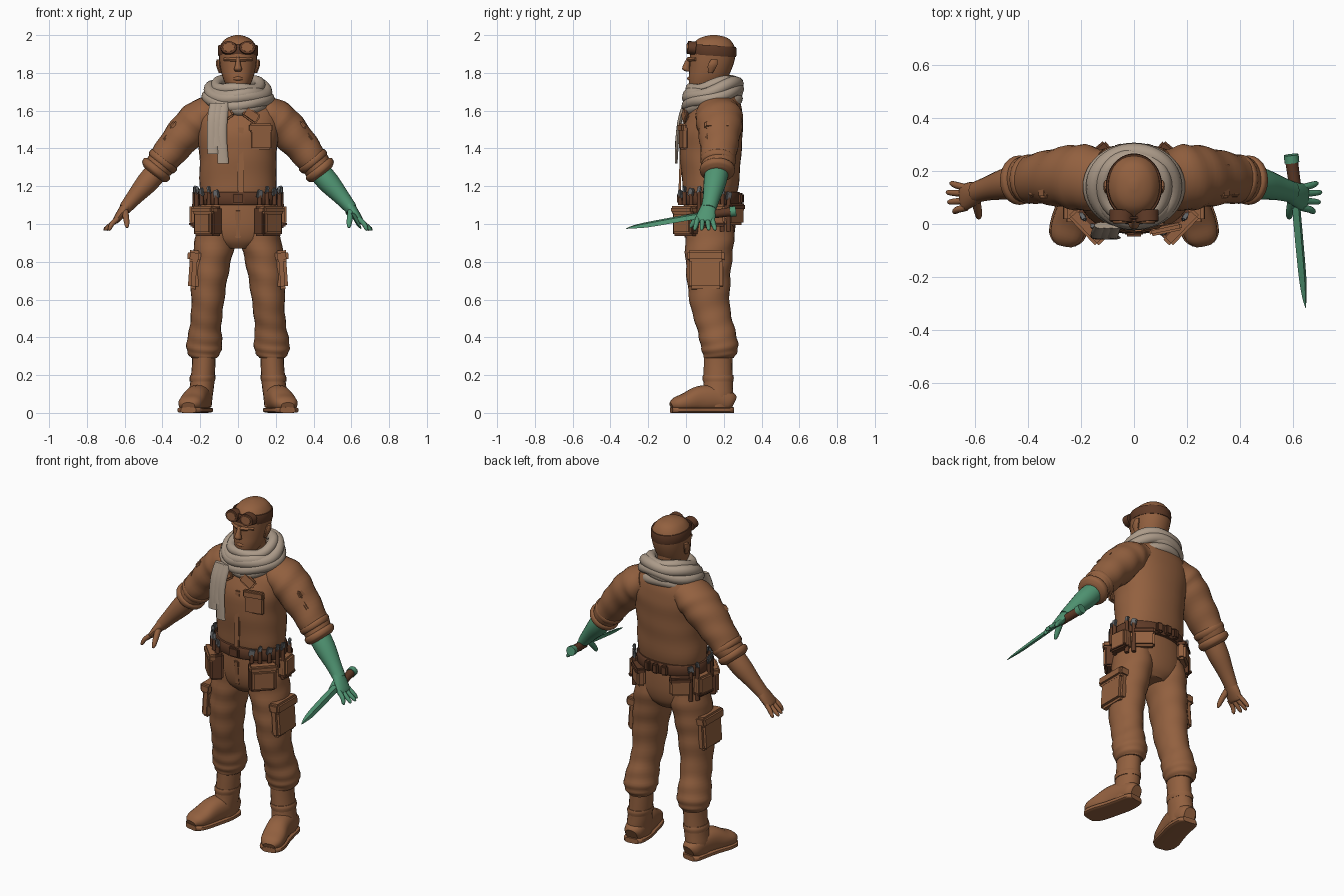
import bpy, bmesh, math
from mathutils import Vector, Matrix, Euler


def material(name, rgb):
    m = bpy.data.materials.new(name)
    m.diffuse_color = (*rgb, 1)
    return m


BROWN = material("brown cloth", (0.29, 0.118, 0.05))
DARK = material("dark leather", (0.115, 0.043, 0.02))
CLOTH = material("scarf beige", (0.41, 0.325, 0.25))
GREEN = material("green", (0.08, 0.30, 0.17))
GREY = material("tool grey", (0.14, 0.145, 0.15))


def finish(name, bm, mat):
    bmesh.ops.recalc_face_normals(bm, faces=bm.faces)
    me = bpy.data.meshes.new(name)
    bm.to_mesh(me)
    bm.free()
    me.materials.append(mat)
    ob = bpy.data.objects.new(name, me)
    bpy.context.collection.objects.link(ob)
    return ob


def smooth_path(pts, k, closed):
    """Catmull-Rom interpolation of (x, y, z, a, b) points."""
    n, out = len(pts), []
    for i in range(n if closed else n - 1):
        q = [pts[j % n] if closed else pts[min(max(j, 0), n - 1)] for j in (i - 1, i, i + 1, i + 2)]
        for s in range(k):
            t = s / k
            out.append([0.5 * (2 * b + (c - a) * t + (2 * a - 5 * b + 4 * c - d) * t * t
                               + (3 * b - a - 3 * c + d) * t ** 3) for a, b, c, d in zip(*q)])
    return out if closed else out + [list(pts[-1])]


def tube(name, pts, mat, up=(0, 1, 0), n=20, k=4, closed=False, axis=None, power=1.0, fold=0.0, waves=14):
    """Sweep an oval with half sizes a (sideways) and b (along up) through the points."""
    path = smooth_path(pts, k, closed)
    bm, rings, m = bmesh.new(), [], len(path)
    for i, p in enumerate(path):
        c = Vector(p[:3])
        nxt = path[(i + 1) % m] if closed else path[min(i + 1, m - 1)]
        prv = path[i - 1] if closed else path[max(i - 1, 0)]
        t = Vector(axis) if axis else (Vector(nxt[:3]) - Vector(prv[:3])).normalized()
        side = t.cross(Vector(up)).normalized()
        top = side.cross(t)
        ring = []
        for j in range(n):
            th = 2 * math.pi * j / n
            co, si = math.cos(th), math.sin(th)
            r = 1 + fold * math.sin(waves * i / m * 2 * math.pi + 2 * math.sin(th) + co)
            u = math.copysign(abs(co) ** power, co) * p[3] * r
            v = math.copysign(abs(si) ** power, si) * p[4] * r
            ring.append(bm.verts.new(c + side * u + top * v))
        rings.append(ring)
    for i in range(m if closed else m - 1):
        r0, r1 = rings[i], rings[(i + 1) % m]
        for j in range(n):
            bm.faces.new((r0[j], r0[(j + 1) % n], r1[(j + 1) % n], r1[j]))
    if not closed:
        bm.faces.new(rings[0])
        bm.faces.new(rings[-1])
    return finish(name, bm, mat)


def loop(name, cy, z, rx, ry, tilt, a, b, mat, power=1.0, n=10, wob=0.0):
    """Closed band around the body; tilt lifts the back."""
    pts = []
    for i in range(24):
        f = 2 * math.pi * i / 24
        w = wob * math.sin(3 * f + 40 * z)
        pts.append((rx * math.cos(f), cy + ry * math.sin(f), z + tilt * math.sin(f) + w, a, b))
    return tube(name, pts, mat, up=(0, 0, 1), n=n, k=2, closed=True, power=power)


def box(name, loc, size, mat, rot=(0, 0, 0), bevel=0.008):
    bm = bmesh.new()
    bmesh.ops.create_cube(bm, size=1)
    bmesh.ops.scale(bm, vec=size, verts=bm.verts)
    bmesh.ops.bevel(bm, geom=bm.edges[:], offset=min(bevel, min(size) * 0.4), segments=2, affect='EDGES')
    bm.transform(Matrix.Translation(loc) @ Euler([math.radians(d) for d in rot]).to_matrix().to_4x4())
    return finish(name, bm, mat)


def belt_spot(deg, out, z):
    t = math.radians(deg)
    return ((0.2 + out) * math.sin(t), 0.125 - (0.15 + out) * math.cos(t), z)


Z = (0, 0, 1)

# Head, neck and face
tube("neck", [(0, .17, 1.6, .075, .08), (0, .15, 1.7, .07, .08), (0, .15, 1.8, .07, .08)], BROWN, axis=Z)
tube("head", [(0, .075, 1.705, .03, .04), (0, .09, 1.72, .055, .07), (0, .115, 1.77, .079, .1),
              (0, .13, 1.82, .092, .112), (0, .14, 1.88, .1, .12), (0, .143, 1.93, .1, .117),
              (0, .145, 1.97, .077, .093), (0, .147, 1.99, .047, .06), (0, .147, 2.0, .012, .015)],
     BROWN, axis=Z, n=28, power=.92)
tube("nose", [(0, .02, 1.885, .01, .012), (0, .005, 1.85, .013, .016), (0, 0, 1.82, .021, .02),
              (0, .015, 1.807, .014, .014)], BROWN, axis=Z, n=12)
tube("brow", [(-.07, .055, 1.872, .012, .01), (0, .018, 1.87, .014, .012), (.07, .055, 1.872, .012, .01)],
     BROWN, up=Z, n=10)
tube("lips", [(-.032, .035, 1.768, .008, .007), (0, .018, 1.77, .012, .011), (.032, .035, 1.768, .008, .007)],
     BROWN, up=Z, n=10)
box("chin", (0, .035, 1.728), (.055, .05, .035), BROWN, bevel=.015)

# Goggles pushed up on the forehead
loop("goggle_strap", .142, 1.918, .101, .119, -.008, .006, .028, DARK, power=.6)
for s in (-1, 1):
    tube("ear", [(s * .092, .13, 1.80, .01, .012), (s * .104, .14, 1.84, .012, .026),
                 (s * .104, .15, 1.87, .01, .018)], BROWN, axis=Z, n=10)
    tube("goggle_frame", [(s * .047, .05, 1.93, .046, .036), (s * .05, .008, 1.935, .042, .034)],
         DARK, up=Z, n=16, k=1)
    tube("goggle_lens", [(s * .05, .02, 1.935, .032, .025), (s * .05, .003, 1.936, .03, .023)],
         BROWN, up=Z, n=16, k=1)
box("goggle_bridge", (0, .02, 1.93), (.03, .02, .016), DARK)

# Jacket body with placket, collar and pocket
tube("jacket", [(0, .125, 1.12, .185, .135), (0, .13, 1.19, .203, .147), (0, .13, 1.3, .203, .157),
                (0, .13, 1.4, .207, .165), (0, .138, 1.5, .22, .163), (0, .155, 1.58, .222, .145),
                (0, .17, 1.65, .18, .115), (0, .175, 1.71, .11, .09)],
     BROWN, axis=Z, n=36, power=.9, fold=.008, waves=5)
box("placket", (.015, -.028, 1.34), (.035, .012, .34), BROWN, (-2, 0, 0), .004)
box("chest_pocket", (.12, -.015, 1.455), (.115, .025, .12), BROWN, (0, 0, 12))
box("chest_flap", (.12, -.02, 1.51), (.125, .03, .045), BROWN, (0, 0, 12))
for s in (-1, 1):
    box("collar", (s * .07, -.005, 1.575), (.09, .02, .06), BROWN, (-14, s * 35, s * 8))

# Scarf coils and hanging tails
for i, (z, rx, ry, tilt, r) in enumerate([(1.735, .115, .115, .025, .03), (1.705, .148, .13, .042, .034),
                                          (1.67, .162, .134, .04, .032), (1.635, .14, .125, .022, .034),
                                          (1.69, .13, .125, .01, .036)]):
    loop(f"scarf_coil_{i}", .142, z, rx, ry, tilt, r, r, CLOTH, n=12, wob=.008)
for i, (x, end) in enumerate([(-.135, 1.37), (-.082, 1.32), (-.11, 1.41)]):
    tube(f"scarf_tail_{i}", [(x + .01, -.005, 1.64, .025, .012), (x, -.03, 1.56, .027, .012),
                             (x - .003, -.045, 1.46, .026, .01), (x + .003, -.052, end, .03, .007)],
         CLOTH, axis=Z, n=12)

# Trousers seat
tube("trouser_seat", [(0, .125, 1.15, .185, .135), (0, .125, 1.05, .207, .138), (0, .125, .97, .205, .135),
                      (0, .125, .91, .17, .12), (0, .125, .87, .08, .09)], BROWN, axis=Z, n=32, power=.9)
box("fly", (0, -.008, 1.0), (.03, .012, .15), BROWN, (6, 0, 0), .004)

for s in (-1, 1):
    skin = GREEN if s > 0 else BROWN
    mir = lambda pts: [(s * p[0], *p[1:]) for p in pts]

    # Sleeve, rolled cuffs and arm pocket
    tube("sleeve", mir([(.12, .17, 1.6, .085, .11), (.19, .175, 1.565, .1, .125), (.25, .178, 1.51, .103, .118),
                        (.33, .175, 1.42, .092, .102), (.40, .17, 1.33, .08, .09), (.44, .165, 1.275, .07, .08)]),
         BROWN, n=24, k=5, fold=.025, waves=5)
    for c in (0, 1):
        x, y, z = .395 + .036 * c, .17 - .004 * c, 1.335 - .046 * c
        tube("rolled_cuff", mir([(x - .012, y, z + .016, .068, .075), (x - .004, y, z + .006, .087, .092),
                                 (x + .012, y, z - .014, .083, .09), (x + .022, y, z - .026, .06, .066)]), BROWN, n=24)
    box("sleeve_pocket", (s * .345, .165, 1.475), (.05, .125, .12), BROWN, (0, s * -39, 0))
    box("sleeve_flap", (s * .328, .165, 1.512), (.062, .135, .045), BROWN, (0, s * -39, 0))

    # Forearm and hand
    tube("forearm", mir([(.42, .165, 1.29, .058, .064), (.48, .153, 1.22, .058, .06), (.55, .135, 1.14, .043, .046),
                         (.6, .12, 1.08, .033, .04)]), skin)
    tube("palm", mir([(.585, .122, 1.1, .03, .038), (.615, .112, 1.06, .026, .048), (.645, .1, 1.02, .018, .05),
                      (.652, .098, 1.01, .01, .045)]), skin, n=16)
    for f, (dy, tip) in enumerate([(-.038, .685), (-.012, .703), (.014, .708), (.038, .695)]):
        tube(f"finger_{f}", mir([(.635, .1 + dy, 1.03, .014, .013), (.668, .1 + dy * 1.2, 1.0, .013, .013),
                                 (tip - .006, .1 + dy * 1.4, .975, .01, .01),
                                 (tip, .1 + dy * 1.4, .966, .004, .004)]), skin, n=10, k=2)
    tube("thumb", mir([(.6, .095, 1.075, .018, .018), (.592, .055, 1.03, .016, .016),
                       (.588, .03, .995, .012, .012), (.588, .022, .98, .005, .005)]), skin, n=10, k=3)

    # Trouser leg and cargo pocket
    tube("trouser_leg", mir([(.115, .125, 1.03, .09, .125), (.12, .125, .92, .108, .13), (.14, .12, .8, .102, .122),
                             (.155, .12, .68, .094, .113), (.163, .13, .55, .084, .103),
                             (.173, .157, .45, .084, .1), (.178, .175, .37, .095, .1),
                             (.18, .178, .32, .088, .092), (.18, .175, .29, .068, .078)]),
         BROWN, axis=Z, n=24, k=5, fold=.025, waves=8)
    box("cargo_pocket", (s * .232, .105, .75), (.055, .18, .19), BROWN, (0, s * -4, 0), .015)
    box("cargo_flap", (s * .232, .105, .83), (.07, .195, .06), BROWN, (0, s * -4, 0), .012)

    # Boot shaft, foot and sole
    tube("boot_shaft", mir([(.18, .17, .33, .062, .076), (.182, .17, .25, .062, .076), (.19, .17, .15, .064, .078),
                            (.198, .165, .09, .064, .085), (.2, .16, .03, .06, .08)]), BROWN, axis=Z)
    foot = mir([(.193, .25, .05, .035, .04), (.196, .225, .06, .055, .055), (.203, .15, .075, .064, .07),
                (.222, .07, .072, .065, .07), (.243, 0, .056, .068, .05), (.257, -.05, .046, .06, .038),
                (.263, -.078, .036, .035, .02)])
    tube("foot", foot, BROWN, up=Z, power=.85)
    tube("boot_sole", [(x, y, .015, a + .006, .015) for x, y, z, a, b in foot], BROWN, up=Z, power=.5)
    tube("boot_strap", mir([(.186, .17, .2, .066, .08), (.188, .17, .185, .069, .083), (.19, .17, .165, .066, .08)]),
         BROWN, axis=Z)

    # Front hip pouch with leather trim
    for name, out, z, size, mat in [("hip_pouch", .022, 1.015, (.15, .075, .155), DARK),
                                    ("hip_pouch_front", .058, 1.005, (.125, .02, .11), BROWN),
                                    ("hip_pouch_flap", .048, 1.075, (.16, .05, .04), BROWN)]:
        box(name, belt_spot(s * 46, out, z), size, mat, (0, 0, s * 46), .01)
    # Side and back pouches
    box("side_pouch", belt_spot(s * 98, .022, 1.05), (.11, .06, .11), BROWN, (0, 0, s * 98), .012)
    box("side_pouch_trim", belt_spot(s * 98, .026, 1.0), (.115, .06, .025), DARK, (0, 0, s * 98))
    box("back_pouch", belt_spot(s * 140, .018, 1.05), (.12, .05, .11), BROWN, (0, 0, s * 140), .012)
    box("back_pouch_flap", belt_spot(s * 140, .022, 1.09), (.125, .055, .035), DARK, (0, 0, s * 140))
    # Tools hung around the belt
    for i, (deg, low, high) in enumerate([(30, 1.1, 1.18), (42, 1.1, 1.2), (57, 1.1, 1.19), (72, 1.06, 1.2),
                                          (84, .98, 1.2), (112, .96, 1.19), (124, .96, 1.17)]):
        x, y, z = belt_spot(s * deg, .03, low)
        tube("tool_handle", [(x, y, low, .012, .012), (x, y, high - .03, .011, .011)], DARK, n=10, k=1)
        box("tool_head", (x, y, high - .022), (.034 - .012 * (i % 2), .016, .045), GREY, (0, s * 12, s * deg), .005)

# Belt with buckle and small back cases
loop("belt", .125, 1.135, .203, .15, 0, .014, .034, DARK, power=.5)
box("buckle", (0, -.037, 1.135), (.07, .02, .06), DARK)
for deg in (165, 180, 195):
    box("back_case", belt_spot(deg, .015, 1.135), (.04, .035, .06), DARK, (0, 0, deg))

# Short sword held in the left hand
tube("blade", [(.613, .075, 1.045, .022, .012), (.625, -.06, 1.022, .022, .012), (.638, -.2, .997, .02, .01),
               (.645, -.275, .985, .012, .006), (.65, -.318, .975, .001, .001)], GREEN, up=(.7, 0, .7), n=4, k=3)
tube("sword_grip", [(.616, .1, 1.045, .022, .022), (.597, .235, 1.065, .024, .024)], DARK, n=14, k=1, up=Z)
tube("pommel", [(.598, .232, 1.064, .028, .028), (.595, .262, 1.068, .028, .028)], GREEN, n=14, k=1, up=Z)

# Smooth shading with sharp edges kept
for ob in bpy.context.collection.objects:
    ob.select_set(True)
    bpy.context.view_layer.objects.active = ob
bpy.ops.object.shade_smooth_by_angle(angle=math.radians(40))
